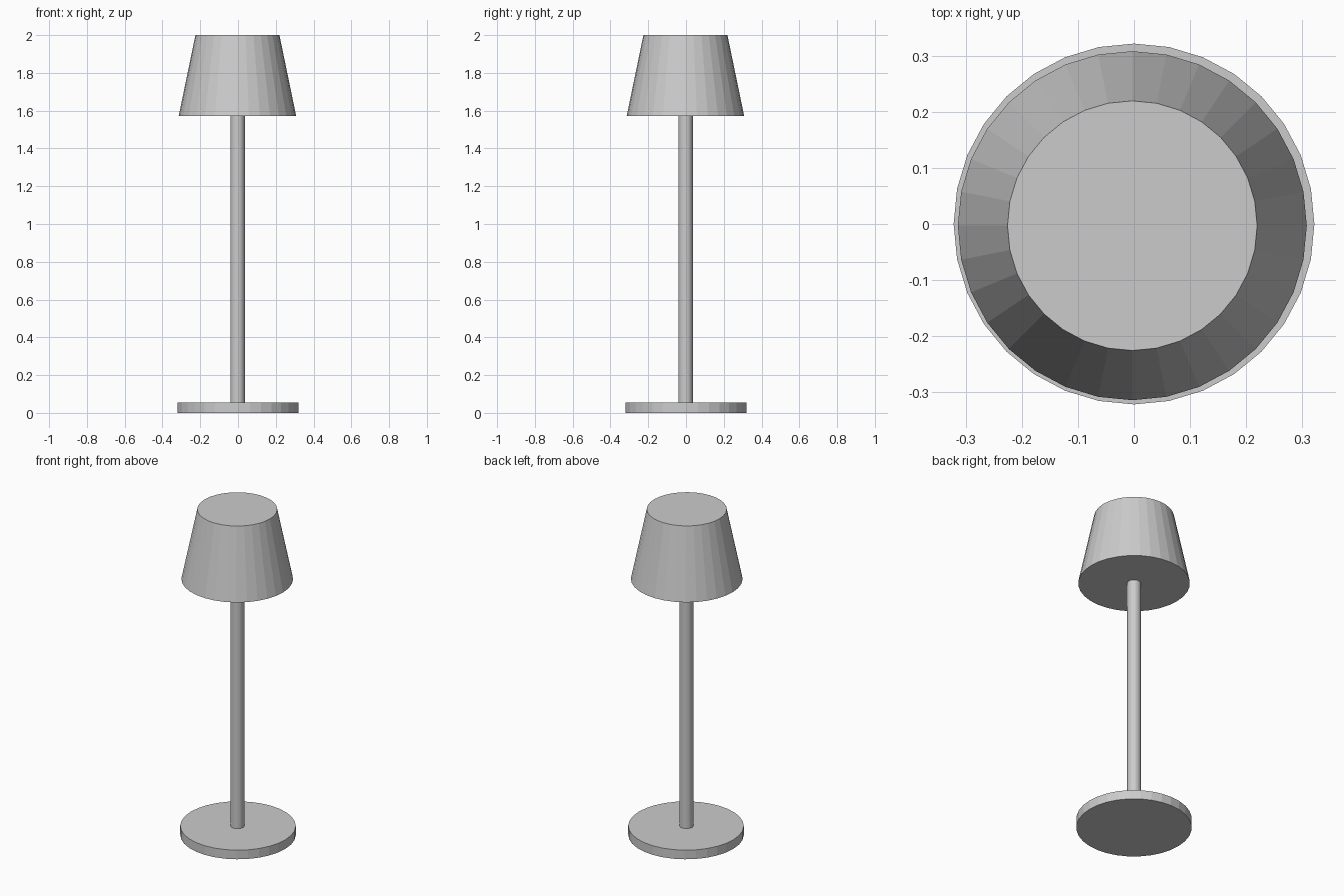
import bpy

if "Cube" in bpy.data.objects:
    bpy.data.objects.remove(bpy.data.objects["Cube"])

SIDES = 32


def tapered(name, r_bottom, r_top, z0, z1, x=0.0, y=0.0):
    """Capped flat-sided cylinder or cone section between two heights."""
    bpy.ops.mesh.primitive_cone_add(
        vertices=SIDES, radius1=r_bottom, radius2=r_top,
        depth=z1 - z0, location=(x, y, (z0 + z1) / 2))
    obj = bpy.context.object
    obj.name = name
    return obj


# Round foot
tapered("base", 0.3215, 0.3215, 0.0, 0.056)

# Thin upright, set slightly into the foot and the shade
tapered("pole", 0.038, 0.038, 0.05, 1.576, -0.002, -0.002)

# Closed conical shade
tapered("shade", 0.311, 0.2225, 1.572, 2.0, -0.003, -0.003)
